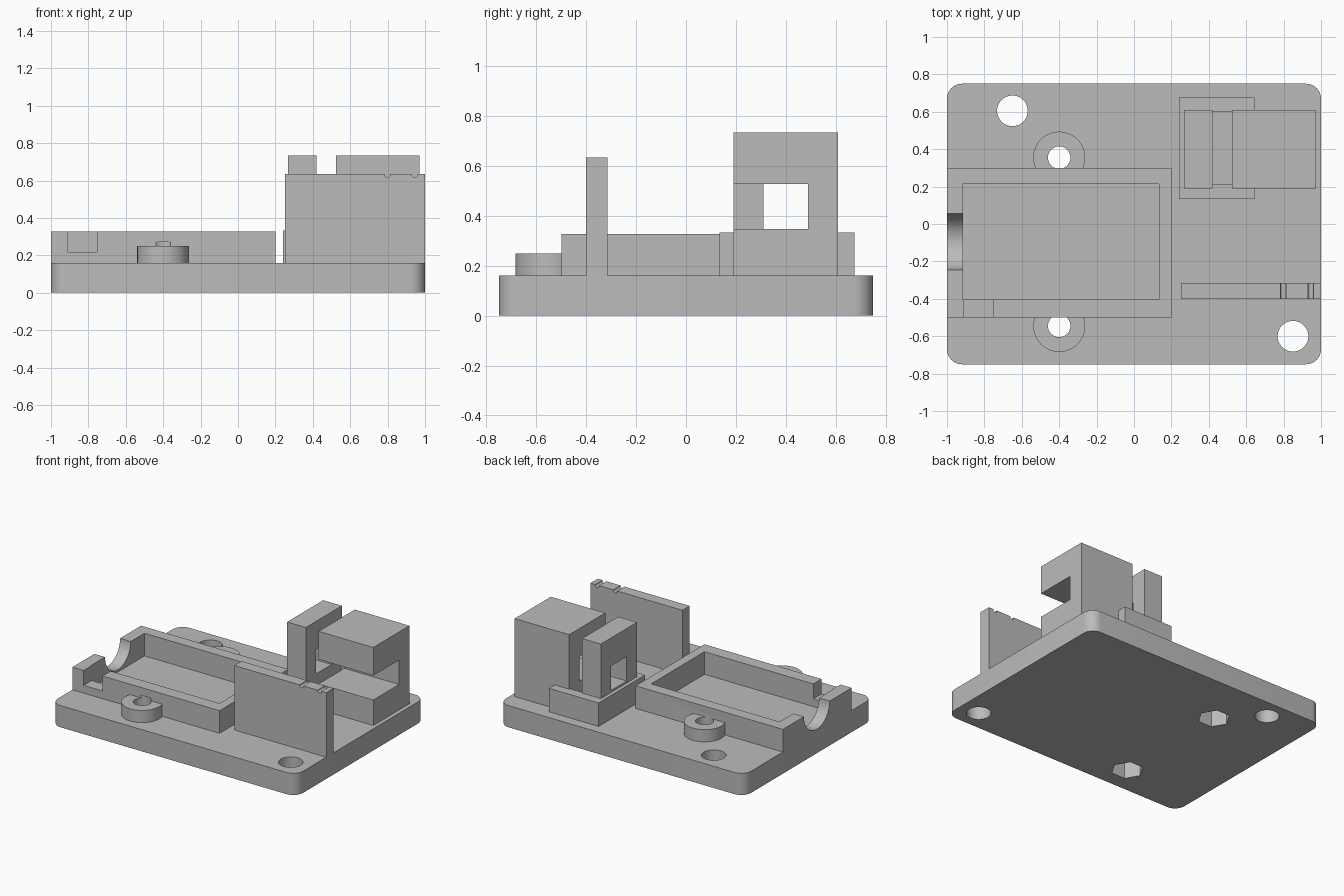
import bpy, bmesh, math
from mathutils import Matrix, Vector

cube = bpy.data.objects.get("Cube")
if cube:
    bpy.data.objects.remove(cube, do_unlink=True)

grey = bpy.data.materials.new("plain grey")
grey.use_nodes = True
COLOUR = (0.5, 0.5, 0.5, 1)
grey.diffuse_color = COLOUR
grey.node_tree.nodes["Principled BSDF"].inputs["Base Color"].default_value = COLOUR


def add(name, bm):
    """Turn a bmesh into a scene object."""
    mesh = bpy.data.meshes.new(name)
    bm.to_mesh(mesh)
    bm.free()
    mesh.materials.append(grey)
    obj = bpy.data.objects.new(name, mesh)
    bpy.context.collection.objects.link(obj)
    return obj


def box(name, x, y, z, radius=0):
    """Box from three ranges, with optional rounded upright edges."""
    bm = bmesh.new()
    ranges = (x, y, z)
    size = Vector([b - a for a, b in ranges])
    mid = Vector([(a + b) / 2 for a, b in ranges])
    bmesh.ops.create_cube(bm, size=1, matrix=Matrix.Translation(mid) @ Matrix.Diagonal(size).to_4x4())
    if radius:
        upright = [e for e in bm.edges if abs(e.verts[0].co.z - e.verts[1].co.z) > 0.01]
        bmesh.ops.bevel(bm, geom=upright, offset=radius, segments=8, profile=0.5, affect='EDGES')
    return add(name, bm)


def cylinder(name, centre, radius, length, axis='Z', sides=48):
    """Cylinder centred on a point along the chosen axis."""
    turn = {'X': Matrix.Rotation(math.pi / 2, 4, 'Y'),
            'Y': Matrix.Rotation(math.pi / 2, 4, 'X'),
            'Z': Matrix.Rotation(math.pi / 2, 4, 'Z')}[axis]
    bm = bmesh.new()
    bmesh.ops.create_cone(bm, cap_ends=True, segments=sides, radius1=radius, radius2=radius,
                          depth=length, matrix=Matrix.Translation(centre) @ turn)
    return add(name, bm)


def cut(obj, cutters):
    """Subtract the cutters and bake the result."""
    for cutter in cutters:
        cutter.hide_render = True
        mod = obj.modifiers.new("cut", 'BOOLEAN')
        mod.operation = 'DIFFERENCE'
        mod.solver = 'EXACT'
        mod.object = cutter
    bpy.context.view_layer.update()
    graph = bpy.context.evaluated_depsgraph_get()
    baked = bpy.data.meshes.new_from_object(obj.evaluated_get(graph))
    obj.modifiers.clear()
    obj.data = baked
    for cutter in cutters:
        bpy.data.objects.remove(cutter, do_unlink=True)


TOP = 0.16          # top of the base plate
WALL = 0.327        # top of the tray walls
screws = [(-0.4, 0.355), (-0.4, -0.545)]


def screw_holes():
    return [cylinder("screw_cutter", (x, y, 0.13), 0.06, 0.28) for x, y in screws]


# Base plate with mounting holes and hexagonal nut pockets underneath
base = box("base_plate", (-1, 1), (-0.75, 0.75), (0, TOP), radius=0.08)
mounts = [cylinder("mount_cutter", (x, y, 0.1), 0.082, 0.4) for x, y in [(-0.65, 0.605), (0.85, -0.6)]]
nuts = [cylinder("nut_cutter", (x, y, 0.04), 0.11, 0.2, sides=6) for x, y in screws]
cut(base, mounts + nuts + screw_holes())

# Screw bosses beside the tray
for side, (x, y) in zip(("back", "front"), screws):
    boss = cylinder(side + "_screw_boss", (x, y, (TOP + 0.25) / 2), 0.139, 0.25 - TOP)
    cut(boss, [cylinder("screw_cutter", (x, y, 0.2), 0.06, 0.3)])

# Rectangular tray with a side notch and a rounded cradle in the end wall
tray = box("tray_walls", (-1, 0.2), (-0.5, 0.3), (TOP, WALL))
cut(tray, [box("pocket_cutter", (-0.913, 0.133), (-0.405, 0.215), (0, 0.5)),
           box("notch_cutter", (-0.908, -0.755), (-0.6, -0.35), (0.217, 0.5)),
           cylinder("cradle_cutter", (-1, -0.095, WALL), 0.15, 0.3, axis='X')] + screw_holes())

# Upright panel with two small grooves along its top edge
panel = box("upright_panel", (0.25, 1), (-0.4, -0.315), (TOP, 0.635))
cut(panel, [cylinder("groove_cutter", (x, -0.36, 0.633), 0.016, 0.3, axis='Y', sides=16)
            for x in (0.798, 0.945)])

# Holder block with a slot between the two posts
holder = box("holder_block", (0.24, 0.645), (0.135, 0.675), (TOP, 0.333))
cut(holder, [box("slot_cutter", (0.42, 0.525), (0.21, 0.6), (0.22, 0.5))])

# Narrow post with a window
narrow = box("narrow_post", (0.267, 0.42), (0.19, 0.61), (0.3, 0.735))
cut(narrow, [box("window_cutter", (0.1, 0.48), (0.31, 0.49), (0.348, 0.528))])

# Wide post with a channel open to the front
wide = box("wide_post", (0.525, 0.97), (0.19, 0.61), (TOP, 0.735))
cut(wide, [box("channel_cutter", (0.4, 1.1), (0, 0.49), (0.348, 0.528))])

# Smooth the round surfaces while keeping corners crisp
for obj in bpy.context.collection.objects:
    if obj.type == 'MESH' and grey.name in obj.data.materials:
        obj.data.shade_smooth()
        obj.data.set_sharp_from_angle(angle=math.radians(30))
